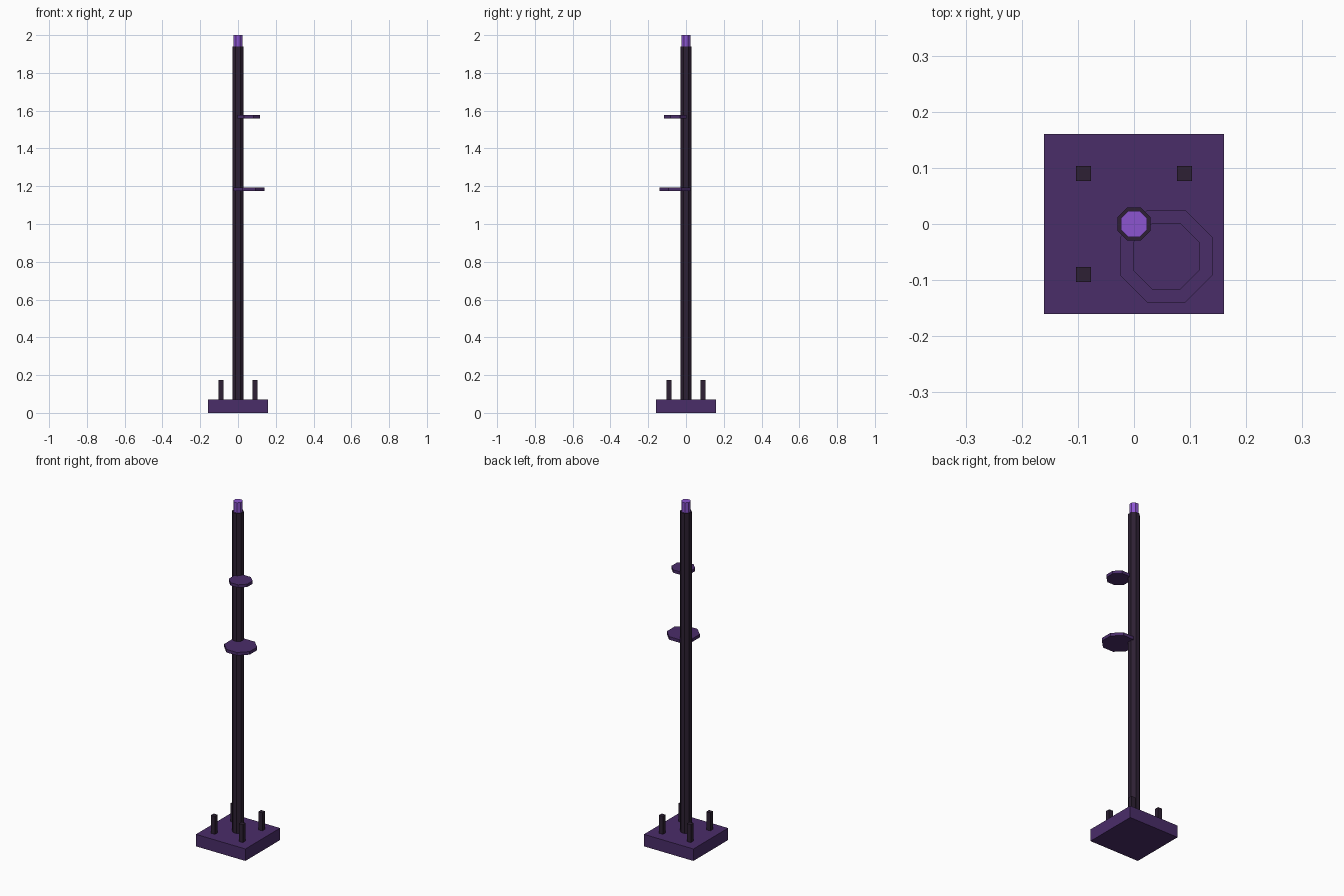
import bpy, math

if "Cube" in bpy.data.objects:
    bpy.data.objects.remove(bpy.data.objects["Cube"])


def material(name, hex_code):
    def linear(c):
        return c / 12.92 if c <= 0.04045 else ((c + 0.055) / 1.055) ** 2.4
    mat = bpy.data.materials.new(name)
    rgb = [linear(int(hex_code[i:i + 2], 16) / 255) for i in (0, 2, 4)]
    mat.diffuse_color = (*rgb, 1)
    mat.use_nodes = True
    mat.node_tree.nodes["Principled BSDF"].inputs["Base Color"].default_value = mat.diffuse_color
    return mat


dark = material("dark_plum", "2D2033")
purple = material("deep_purple", "4A2D69")
violet = material("bright_violet", "8C55D0")


def finish(name, mat):
    obj = bpy.context.object
    obj.name = name
    obj.data.materials.append(mat)
    bpy.ops.object.transform_apply(location=False, rotation=True, scale=True)
    return obj


def box(name, x, y, width, z0, z1, mat):
    bpy.ops.mesh.primitive_cube_add(size=1, location=(x, y, (z0 + z1) / 2))
    bpy.context.object.scale = (width, width, z1 - z0)
    return finish(name, mat)


def octagon(name, x, y, apothem, z0, z1, mat):
    # Eight-sided prism with flat sides facing the axes
    bpy.ops.mesh.primitive_cylinder_add(
        vertices=8, radius=apothem / math.cos(math.pi / 8), depth=z1 - z0,
        location=(x, y, (z0 + z1) / 2), rotation=(0, 0, math.pi / 8))
    return finish(name, mat)


# Square foot with four corner pegs
box("base", 0, 0, 0.32, 0, 0.07, purple)
for sx in (-1, 1):
    for sy in (-1, 1):
        box("corner_peg", sx * 0.09, sy * 0.09, 0.026, 0.07, 0.175, dark)

# Tall pole with bright tip
octagon("pole", 0, 0, 0.029, 0.07, 1.94, dark)
octagon("tip", 0, 0, 0.0235, 1.94, 2.0, violet)

# Offset discs on the front right of the pole
octagon("lower_disc", 0.0575, -0.0575, 0.0825, 1.174, 1.192, purple)
octagon("upper_disc", 0.0575, -0.0575, 0.0595, 1.559, 1.576, purple)
